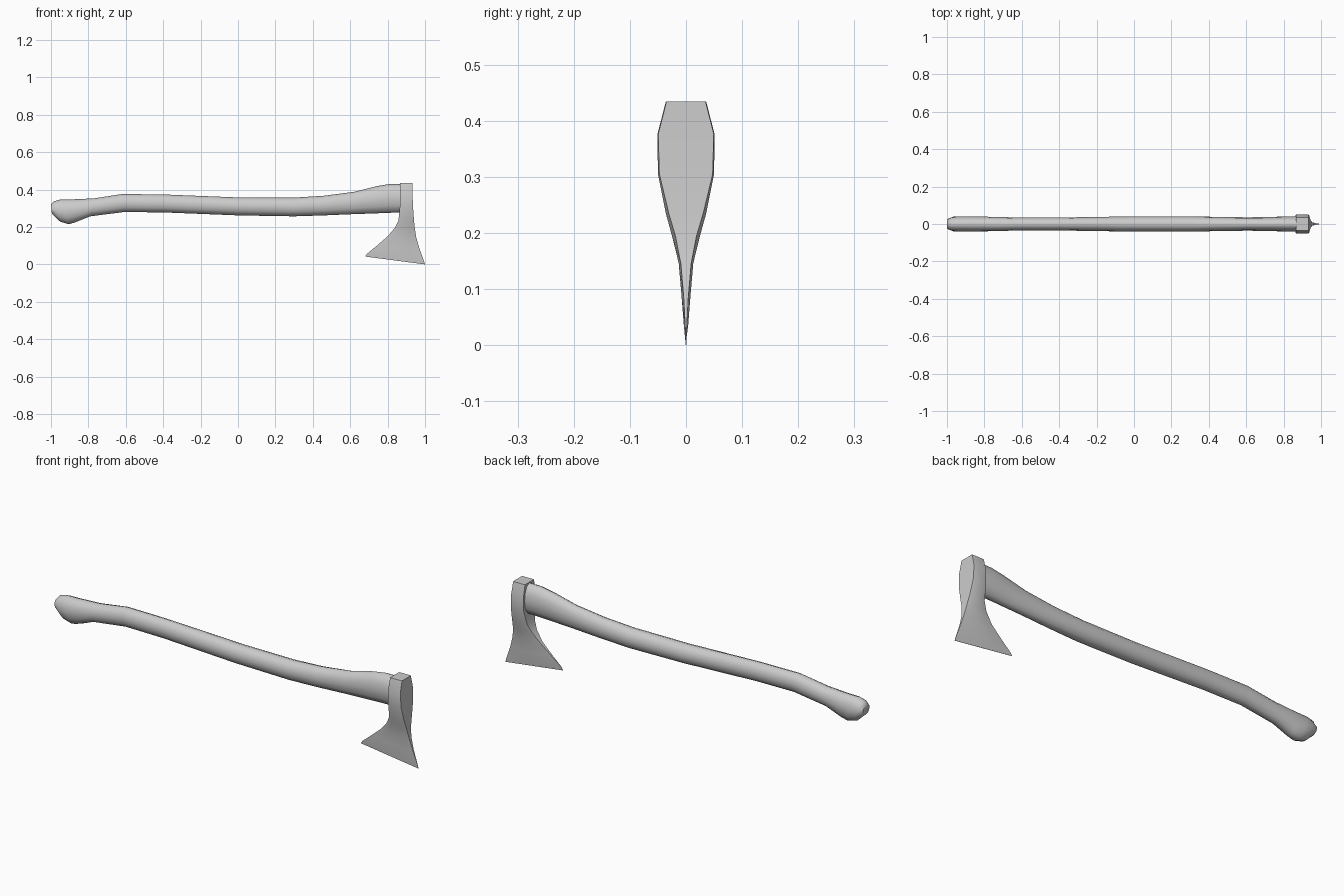
import bpy, bmesh, math

cube = bpy.data.objects.get("Cube")
if cube:
    bpy.data.objects.remove(cube, do_unlink=True)

grey = bpy.data.materials.new("plain grey")
grey.use_nodes = True
colour = (0.6, 0.6, 0.6, 1)
grey.diffuse_color = colour
grey.node_tree.nodes["Principled BSDF"].inputs["Base Color"].default_value = colour


def loft(name, rings, angle):
    """Skin a list of equal-length point rings and cap both ends."""
    bm = bmesh.new()
    loops = [[bm.verts.new(p) for p in ring] for ring in rings]
    n = len(loops[0])
    for a, b in zip(loops, loops[1:]):
        for i in range(n):
            j = (i + 1) % n
            bm.faces.new((a[i], a[j], b[j], b[i]))
    bm.faces.new(loops[0])
    bm.faces.new(loops[-1])
    bmesh.ops.recalc_face_normals(bm, faces=bm.faces)
    mesh = bpy.data.meshes.new(name)
    bm.to_mesh(mesh)
    bm.free()
    mesh.materials.append(grey)
    obj = bpy.data.objects.new(name, mesh)
    bpy.context.collection.objects.link(obj)
    bpy.ops.object.select_all(action="DESELECT")
    obj.select_set(True)
    bpy.context.view_layer.objects.active = obj
    bpy.ops.object.shade_smooth_by_angle(angle=math.radians(angle))
    return obj


def oval(top, bottom, half_width, sides=12):
    """Oval ring spanning a top and a bottom point in the xz plane."""
    ring = []
    for i in range(sides):
        a = 2 * math.pi * i / sides
        t = (1 + math.cos(a)) / 2
        ring.append((bottom[0] + (top[0] - bottom[0]) * t,
                     half_width * math.sin(a) * 1.02,
                     bottom[1] + (top[1] - bottom[1]) * t))
    return ring


def slab(back, front, half, rim):
    """Eight-sided ring between two xz points, thinned to rim at its ends."""
    ring = []
    for side, steps in ((-1, (0, 0.25, 0.75, 1)), (1, (1, 0.75, 0.25, 0))):
        for t in steps:
            y = half * (rim if t in (0, 1) else 1)
            ring.append((back[0] + (front[0] - back[0]) * t, side * y,
                         back[1] + (front[1] - back[1]) * t))
    return ring


# Curved wooden handle, knob end first
handle = [
    ((-1.0, 0.32), (-0.995, 0.27), 0.026),
    ((-0.985, 0.337), (-0.95, 0.228), 0.038),
    ((-0.95, 0.347), (-0.905, 0.215), 0.04),
    ((-0.88, 0.348), (-0.87, 0.225), 0.04),
    ((-0.77, 0.353), (-0.79, 0.257), 0.038),
    ((-0.62, 0.376), (-0.61, 0.28), 0.034),
    ((-0.4, 0.374), (-0.4, 0.278), 0.034),
    ((0, 0.358), (0, 0.262), 0.04),
    ((0.3, 0.357), (0.3, 0.257), 0.04),
    ((0.46, 0.367), (0.46, 0.262), 0.037),
    ((0.62, 0.388), (0.6, 0.268), 0.035),
    ((0.74, 0.418), (0.74, 0.273), 0.037),
    ((0.81, 0.43), (0.81, 0.276), 0.04),
    ((0.9, 0.431), (0.9, 0.278), 0.04),
]
loft("handle", [oval(*s) for s in handle], 60)

# Axe head, from the flat top of the eye down to the cutting edge
head = [
    ((0.867, 0.434), (0.932, 0.434), 0.036, 0.97),
    ((0.865, 0.376), (0.933, 0.376), 0.051, 0.97),
    ((0.865, 0.305), (0.936, 0.305), 0.05, 0.95),
    ((0.858, 0.235), (0.941, 0.235), 0.036, 0.85),
    ((0.838, 0.195), (0.945, 0.195), 0.025, 0.75),
    ((0.8, 0.15), (0.953, 0.145), 0.013, 0.7),
    ((0.74, 0.098), (0.97, 0.085), 0.008, 0.5),
    ((0.69, 0.057), (0.99, 0.03), 0.004, 0.3),
    ((0.68, 0.042), (1.0, 0.0), 0.0006, 0.8),
]
loft("axe_head", [slab(*s) for s in head], 50)
